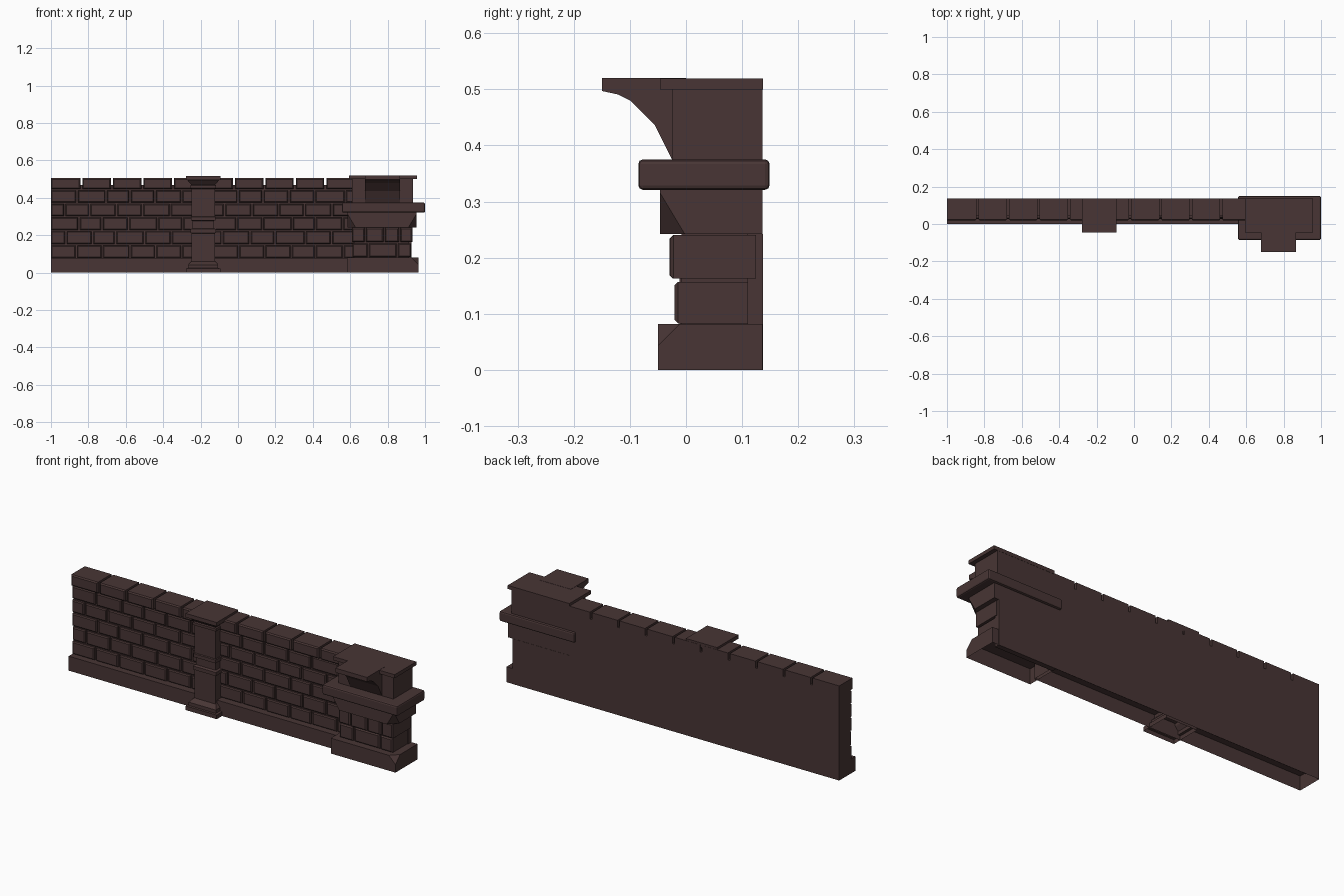
import bpy, bmesh, random
from mathutils import Vector

if "Cube" in bpy.data.objects:
    bpy.data.objects.remove(bpy.data.objects["Cube"])

random.seed(4)
BACK = 0.136          # rear plane of the wall

stone = bpy.data.materials.new("dark brown stone")
stone.diffuse_color = (0.065, 0.036, 0.035, 1)
stone.use_nodes = True
stone.node_tree.nodes["Principled BSDF"].inputs["Base Color"].default_value = stone.diffuse_color


def finish(name, bm):
    bmesh.ops.recalc_face_normals(bm, faces=bm.faces)
    me = bpy.data.meshes.new(name)
    bm.to_mesh(me)
    bm.free()
    me.materials.append(stone)
    ob = bpy.data.objects.new(name, me)
    bpy.context.collection.objects.link(ob)
    return ob


def add_box(bm, x, y, z, bevel=0, edges_of="all", segments=1):
    """Box from (min, max) ranges; optionally bevel all or only the front edges."""
    vs = bmesh.ops.create_cube(bm, size=1)["verts"]
    for v in vs:
        v.co = Vector([r[0] if c < 0 else r[1] for c, r in zip(v.co, (x, y, z))])
    if bevel:
        edges = {e for v in vs for e in v.link_edges}
        if edges_of == "front":
            edges = {e for e in edges if all(v.co.y < y[0] + 1e-5 for v in e.verts)}
        bmesh.ops.bevel(bm, geom=list(edges), offset=bevel, segments=segments,
                        profile=0.5, affect='EDGES')


def chip(bm, point, normal):
    """Slice a corner off along a plane and close the cut."""
    geom = bm.verts[:] + bm.edges[:] + bm.faces[:]
    cut = bmesh.ops.bisect_plane(bm, geom=geom, plane_co=point,
                                 plane_no=normal, clear_outer=True)
    edges = [e for e in cut["geom_cut"] if isinstance(e, bmesh.types.BMEdge)]
    bmesh.ops.holes_fill(bm, edges=edges)


def open_bottom(bm):
    low = [f for f in bm.faces if all(v.co.z < 1e-4 for v in f.verts)]
    bmesh.ops.delete(bm, geom=low, context='FACES_ONLY')


def box(name, x, y, z, bevel=0, segments=1):
    bm = bmesh.new()
    add_box(bm, x, y, z, bevel, segments=segments)
    return finish(name, bm)


def brick_row(bm, x0, x1, z0, z1, pitch, shift, front, back, gap=0.010, jitter=0.012):
    """One course of bricks with slightly uneven joints and depths."""
    joints = [x0]
    x = x0 + shift
    while x < x1 - 0.04:
        if x > x0 + 0.03:
            joints.append(x + random.uniform(-jitter, jitter))
        x += pitch
    joints.append(x1)
    for a, b in zip(joints, joints[1:]):
        add_box(bm, (a + (gap / 2 if a > x0 else 0), b - (gap / 2 if b < x1 else 0)),
                (front + random.uniform(-0.003, 0.003), back), (z0 + 0.004, z1 - 0.004),
                0.005, "front")


# ---- long wall: core, plinth, brick courses, coping blocks
box("wall_core", (-1, 0.62), (0.042, BACK), (0.07, 0.468))

bm = bmesh.new()
add_box(bm, (-1, 0.6), (0.0, BACK), (0, 0.077))
open_bottom(bm)
finish("wall_plinth", bm)

levels = [0.075, 0.149, 0.225, 0.299, 0.371, 0.444]
bm = bmesh.new()
for i, (z0, z1) in enumerate(zip(levels, levels[1:])):
    brick_row(bm, -1, 0.62, z0, z1, 0.142, 0.142 if i % 2 == 0 else 0.071, 0.029, 0.06)
finish("wall_bricks", bm)

bm = bmesh.new()
for i in range(10):
    x = -1 + i * 0.163
    add_box(bm, (x + (0.006 if i else 0), x + 0.157), (0.018, BACK), (0.446, 0.505),
            0.006, "front")
finish("coping_blocks", bm)

# ---- pilaster: stacked rectangular rings (z, half width, front y)
rings = [(0, .092, -.045), (.022, .092, -.045), (.024, .08, -.036), (.042, .08, -.036),
         (.06, .065, -.012), (.065, .062, -.012), (.21, .062, -.012), (.213, .068, -.018),
         (.232, .068, -.018), (.237, .058, -.006), (.277, .058, -.006), (.28, .066, -.017),
         (.298, .066, -.017), (.301, .062, -.012), (.448, .062, -.012), (.452, .069, -.02),
         (.466, .069, -.02), (.47, .064, -.014), (.494, .085, -.036), (.495, .092, -.045),
         (.516, .092, -.045)]
bm = bmesh.new()
prev = None
for z, half, front in rings:
    ring = [bm.verts.new((-0.186 + sx * half, y, z))
            for sx, y in ((-1, front), (1, front), (1, BACK - .001), (-1, BACK - .001))]
    # only the top slab reaches the rear; lower rings stop inside the wall
    if z < 0.494:
        for v in ring[2:]:
            v.co.y = 0.12
    if prev:
        for k in range(4):
            bm.faces.new((prev[k], prev[(k + 1) % 4], ring[(k + 1) % 4], ring[k]))
    prev = ring
bm.faces.new(prev)
finish("pilaster", bm)

# ---- end tower: plinth with chipped corner
bm = bmesh.new()
add_box(bm, (0.583, 0.965), (-0.05, BACK), (0, 0.082))
chip(bm, (0.965, -0.05, 0.043), (1, -1, 1))
open_bottom(bm)
finish("tower_plinth", bm)

# tower body and its two block courses
box("tower_core", (0.62, 0.915), (-0.008, BACK), (0.08, 0.25))
bm = bmesh.new()
for z0, z1, x1, front, joints in ((0.080, 0.160, 0.925, -0.020, (0.612, 0.70, 0.855)),
                                  (0.160, 0.243, 0.932, -0.028, (0.610, 0.685, 0.785, 0.868))):
    ends = joints[1:] + (x1,)
    for a, b in zip(joints, ends):
        add_box(bm, (a, b - (0.008 if b < x1 else 0)),
                (front + random.uniform(-0.003, 0.003), 0.125), (z0 + 0.003, z1 - 0.003),
                0.006, "front")
finish("tower_blocks", bm)
box("tower_back_panel", (0.583, 0.928), (0.11, BACK + 0.001), (0.0, 0.242))

# corbel course with slanted corners
bm = bmesh.new()
add_box(bm, (0.585, 0.955), (-0.046, BACK), (0.242, 0.325))
chip(bm, (0.955, -0.046, 0.315), (1, -1, -0.6))
chip(bm, (0.585, -0.046, 0.315), (-1, -1, -0.6))
finish("tower_corbel", bm)

# ledge, upper box and top slab
box("tower_ledge", (0.556, 1.0), (-0.085, 0.149), (0.321, 0.375), 0.008, 2)
box("tower_upper_box", (0.61, 0.935), (-0.025, BACK), (0.37, 0.505))
box("tower_top_slab", (0.593, 0.957), (-0.046, BACK + 0.001), (0.50, 0.519))

# curved hood bracket: side profile extruded along x
profile = [(0.0, 0.52), (-0.15, 0.52), (-0.15, 0.497), (-0.122, 0.491), (-0.098, 0.479),
           (-0.056, 0.437), (-0.025, 0.375), (0.0, 0.375)]
bm = bmesh.new()
face = bm.faces.new([bm.verts.new((0.68, y, z)) for y, z in profile])
ext = bmesh.ops.extrude_face_region(bm, geom=[face])["geom"]
bmesh.ops.translate(bm, vec=(0.187, 0, 0),
                    verts=[g for g in ext if isinstance(g, bmesh.types.BMVert)])
finish("tower_hood_bracket", bm)
